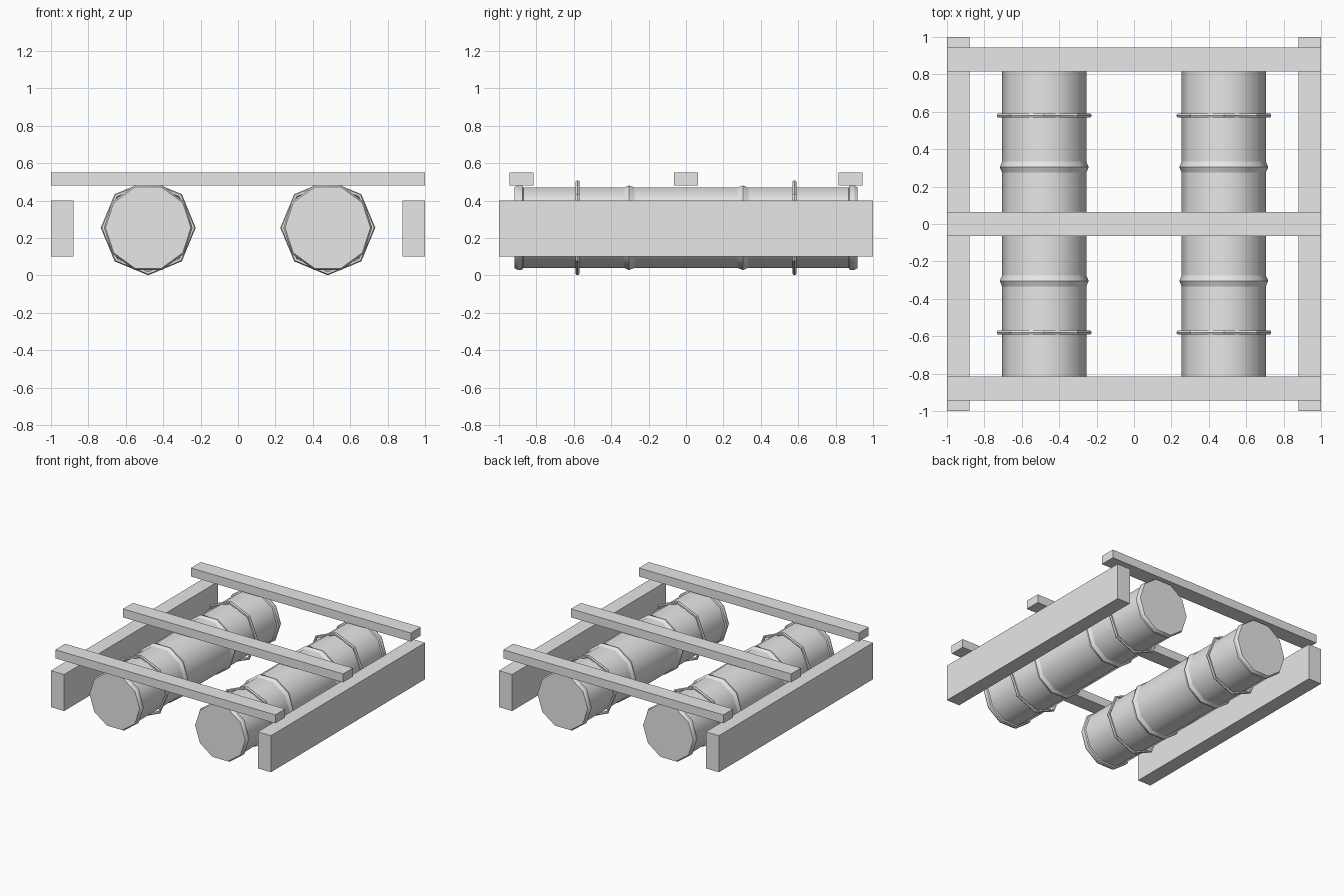
import bpy
import bmesh
from math import cos, sin, pi

cube = bpy.data.objects.get("Cube")
if cube:
    bpy.data.objects.remove(cube, do_unlink=True)

# Single plain grey for every part
grey = bpy.data.materials.new("plain grey")
grey.use_nodes = True
grey.diffuse_color = (0.8, 0.8, 0.8, 1)
grey.node_tree.nodes["Principled BSDF"].inputs["Base Color"].default_value = (0.8, 0.8, 0.8, 1)


def finish(name, bm, location):
    bmesh.ops.recalc_face_normals(bm, faces=bm.faces[:])
    mesh = bpy.data.meshes.new(name)
    bm.to_mesh(mesh)
    bm.free()
    mesh.materials.append(grey)
    obj = bpy.data.objects.new(name, mesh)
    obj.location = location
    bpy.context.collection.objects.link(obj)
    return obj


def box(name, size, location):
    bm = bmesh.new()
    bmesh.ops.create_cube(bm, size=1)
    bmesh.ops.scale(bm, vec=size, verts=bm.verts[:])
    return finish(name, bm, location)


def lathe(name, profile, sides, location, closed=False, smooth=True):
    """Spin (y, radius) points about the y axis; cap the ends unless closed."""
    bm = bmesh.new()
    rings = []
    for y, r in profile:
        angles = [2 * pi * i / sides for i in range(sides)]
        rings.append([bm.verts.new((r * cos(a), y, r * sin(a))) for a in angles])
    pairs = list(zip(rings, rings[1:]))
    if closed:
        pairs.append((rings[-1], rings[0]))
    for a, b in pairs:
        for i in range(sides):
            j = (i + 1) % sides
            bm.faces.new((a[i], a[j], b[j], b[i])).smooth = smooth
    if not closed:
        bm.faces.new(rings[0])
        bm.faces.new(rings[-1])
    # Keep the ring creases sharp
    for ring in rings:
        for i in range(sides):
            bm.edges.get((ring[i], ring[(i + 1) % sides])).smooth = False
    return finish(name, bm, location)


# Barrel profile: centre ridge and end rim, mirrored along y
half = [(0.275, 0.225), (0.304, 0.238), (0.333, 0.225),
        (0.87, 0.225), (0.875, 0.236), (0.9, 0.237), (0.917, 0.228)]
profile = [(-y, r) for y, r in reversed(half)] + half

# Small round section of the hoops
hoop = [(0.012 * cos(pi * i / 3), 0.242 + 0.012 * sin(pi * i / 3 + pi / 6))
        for i in range(6)]
hoop = [(0.012 * sin(pi * i / 3), 0.242 + 0.012 * cos(pi * i / 3)) for i in range(6)]

for side, x in (("left", 1), ("right", -1)):
    # Barrels with their hoops
    lathe(side + "_barrel", profile, 10, (x * 0.48, 0, 0.255))
    for end, y in (("front", -0.58), ("back", 0.58)):
        lathe(f"{side}_{end}_hoop", hoop, 8, (x * 0.48, y, 0.255), True, False)
    # Upright side planks
    box(side + "_side_plank", (0.12, 2, 0.3), (x * 0.94, 0, 0.251))

# Cross beams on top
for name, y in (("front", -0.88), ("middle", 0), ("back", 0.88)):
    box(name + "_cross_beam", (2, 0.128, 0.07), (0, y, 0.516))
